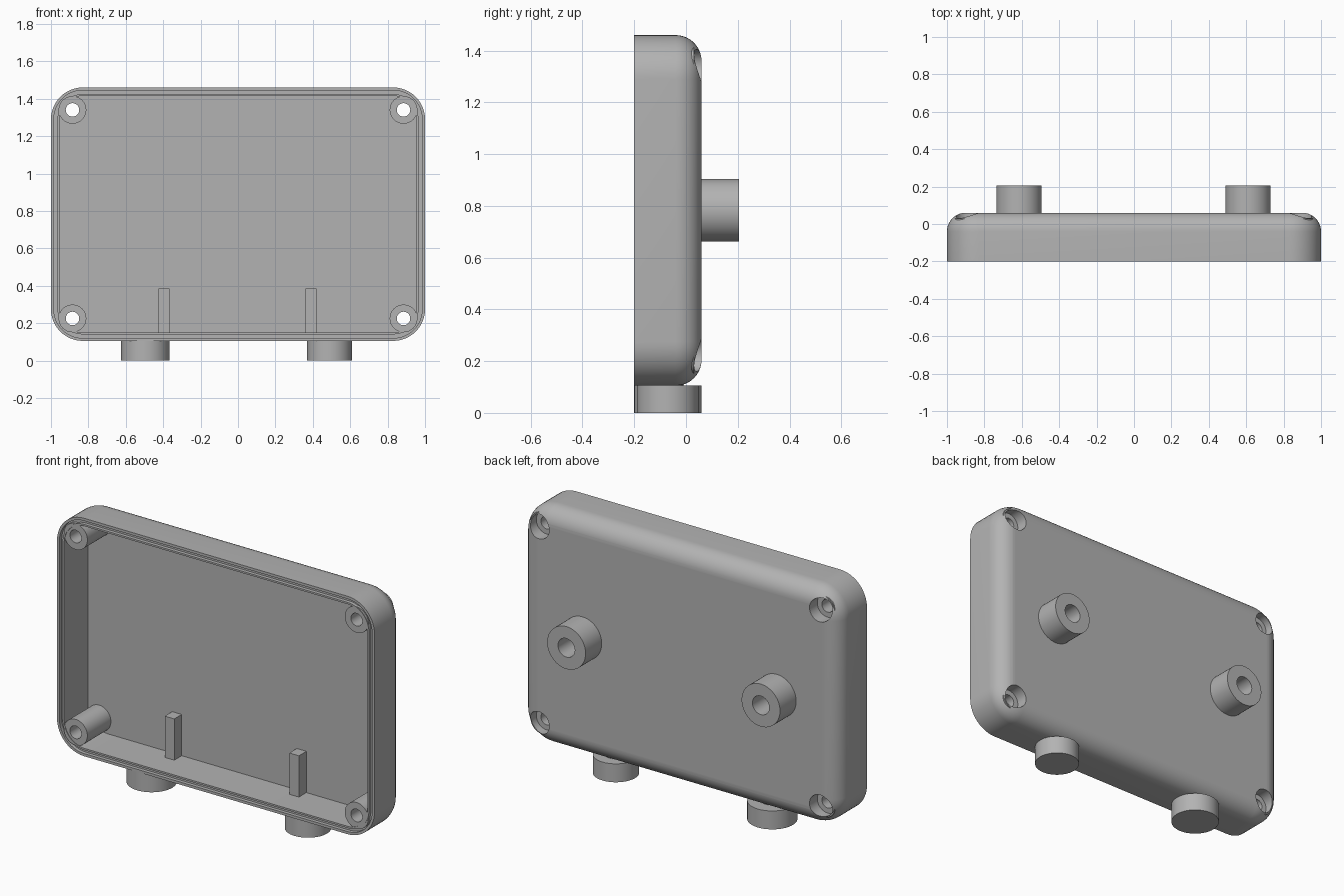
import bpy, bmesh, math
from mathutils import Matrix, Vector

if "Cube" in bpy.data.objects:
    bpy.data.objects.remove(bpy.data.objects["Cube"], do_unlink=True)

grey = bpy.data.materials.new("light grey plastic")
grey.use_nodes = True
COLOR = (0.45, 0.45, 0.45, 1)
grey.diffuse_color = COLOR
grey.node_tree.nodes["Principled BSDF"].inputs["Base Color"].default_value = COLOR

BOTTOM, TOP = 0.105, 1.46
FRONT, BACK, FLOOR = -0.2, 0.06, 0.015
MID = (BOTTOM + TOP) / 2
CORNER, FILLET = 0.17, 0.1


def finish(name, bm):
    bmesh.ops.recalc_face_normals(bm, faces=bm.faces[:])
    mesh = bpy.data.meshes.new(name)
    bm.to_mesh(mesh)
    bm.free()
    obj = bpy.data.objects.new(name, mesh)
    bpy.context.collection.objects.link(obj)
    mesh.materials.append(grey)
    return obj


def cylinder(name, start, end, radius):
    start, end = Vector(start), Vector(end)
    axis = end - start
    turn = axis.to_track_quat("Z", "Y").to_matrix().to_4x4()
    bm = bmesh.new()
    bmesh.ops.create_cone(bm, cap_ends=True, segments=48, radius1=radius, radius2=radius,
                          depth=axis.length,
                          matrix=Matrix.Translation((start + end) / 2) @ turn)
    return finish(name, bm)


def box(name, low, high):
    low, high = Vector(low), Vector(high)
    bm = bmesh.new()
    bmesh.ops.create_cube(bm, size=1, matrix=Matrix.Translation((low + high) / 2)
                          @ Matrix.Diagonal((*(high - low), 1)))
    return finish(name, bm)


def combine(target, tool, operation):
    mod = target.modifiers.new("cut", "BOOLEAN")
    mod.operation, mod.object, mod.solver = operation, tool, "EXACT"
    bpy.context.view_layer.objects.active = target
    bpy.ops.object.modifier_apply(modifier=mod.name)
    bpy.data.objects.remove(tool, do_unlink=True)


def rounded_loop(bm, inset, y, steps=12):
    radius = CORNER - inset
    cx, cz = 1 - CORNER, (TOP - BOTTOM) / 2 - CORNER
    verts = []
    for quarter, (sx, sz) in enumerate(((1, 1), (-1, 1), (-1, -1), (1, -1))):
        for i in range(steps + 1):
            a = (quarter + i / steps) * math.pi / 2
            verts.append(bm.verts.new((sx * cx + radius * math.cos(a), y,
                                       MID + sz * cz + radius * math.sin(a))))
    return verts


# Tray shell: filleted back, side walls, grooved rim and hollow inside
profile = []
for i in range(11):
    a = i / 10 * math.pi / 2
    profile.append((FILLET * (1 - math.sin(a)), BACK - FILLET * (1 - math.cos(a))))
profile += [(0, FRONT), (0.015, FRONT), (0.015, -0.18), (0.035, -0.18),
            (0.035, FRONT), (0.045, FRONT), (0.045, FLOOR)]
bm = bmesh.new()
loops = [rounded_loop(bm, inset, y) for inset, y in profile]
for a, b in zip(loops, loops[1:]):
    for i in range(len(a)):
        j = (i + 1) % len(a)
        bm.faces.new((a[i], a[j], b[j], b[i]))
bm.faces.new(loops[0])
bm.faces.new(loops[-1])
case = finish("case_shell", bm)

# Corner screw posts with through holes and counterbores from the back
posts = [(sx * 0.885, z) for sx in (-1, 1) for z in (0.225, 1.34)]
for x, z in posts:
    combine(case, cylinder("post", (x, FRONT + 0.003, z), (x, 0.03, z), 0.074), "UNION")
for x, z in posts:
    combine(case, cylinder("counterbore", (x, -0.01, z), (x, 0.2, z), 0.065), "DIFFERENCE")
    combine(case, cylinder("bore", (x, -0.4, z), (x, 0.2, z), 0.036), "DIFFERENCE")
parts = [case]

for side, x, foot_x, foot_r, rib_x in (("right", -0.615, -0.495, 0.13, -0.395),
                                       ("left", 0.61, 0.49, 0.12, 0.39)):
    # Hollow standoff on the back
    standoff = cylinder(side + "_standoff", (x, 0.055, 0.783), (x, 0.205, 0.783), 0.121)
    combine(standoff, cylinder("bore", (x, 0.062, 0.783), (x, 0.3, 0.783), 0.053), "DIFFERENCE")
    # Round foot with a short neck into the lower wall
    foot = cylinder(side + "_foot", (foot_x, -0.07, 0), (foot_x, -0.07, BOTTOM), foot_r)
    neck = cylinder(side + "_foot_neck", (foot_x, -0.07, 0.09), (foot_x, -0.07, 0.14), 0.06)
    # Inner rib standing on the lower wall
    rib = box(side + "_rib", (rib_x - 0.03, -0.052, 0.14), (rib_x + 0.03, 0.02, 0.385))
    parts += [standoff, foot, neck, rib]

bpy.ops.object.select_all(action="DESELECT")
for obj in parts:
    obj.select_set(True)
bpy.context.view_layer.objects.active = case
bpy.ops.object.shade_smooth_by_angle(angle=math.radians(30))
